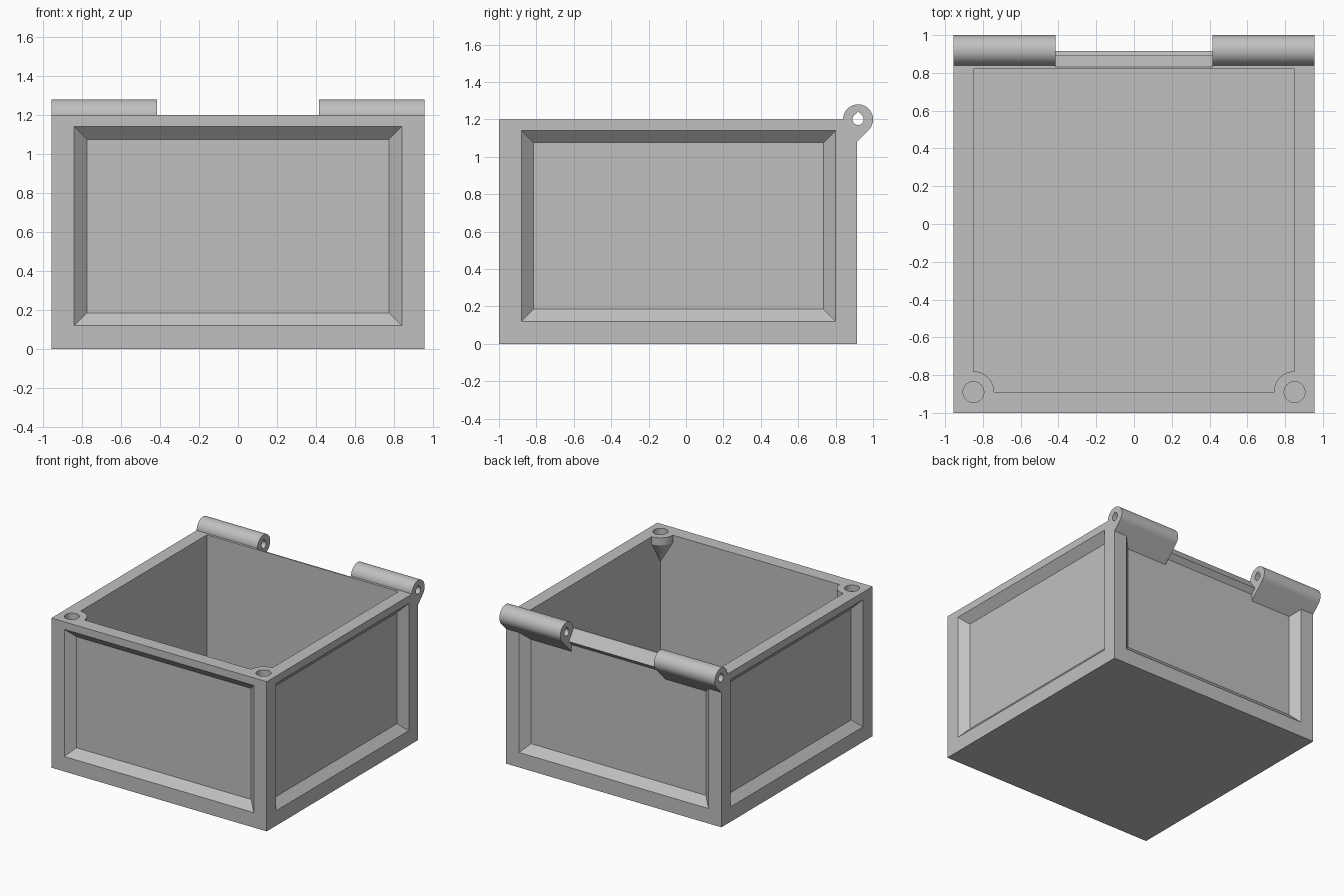
import bpy, bmesh
from math import sin, cos, pi

if "Cube" in bpy.data.objects:
    bpy.data.objects.remove(bpy.data.objects["Cube"], do_unlink=True)

W, FRONT, BACK, H = 0.955, -1.0, 0.915, 1.2     # half width, ends, height
IN_W, IN_FRONT, IN_BACK, FLOOR = 0.85, -0.89, 0.82, 0.06
PIN_Y, PIN_Z, BARREL_R, GAP = 0.92, 1.2, 0.08, 0.415
DEPTH, BEVEL = 0.06, 0.065                       # panel recess


def loft(name, rings):
    """Closed solid through rings that have equal point counts."""
    bm = bmesh.new()
    vs = [[bm.verts.new(p) for p in ring] for ring in rings]
    n = len(rings[0])
    for a, b in zip(vs, vs[1:]):
        for i in range(n):
            j = (i + 1) % n
            bm.faces.new((a[i], a[j], b[j], b[i]))
    bm.faces.new(vs[0][::-1])
    bm.faces.new(vs[-1])
    bmesh.ops.recalc_face_normals(bm, faces=bm.faces)
    mesh = bpy.data.meshes.new(name)
    bm.to_mesh(mesh)
    bm.free()
    ob = bpy.data.objects.new(name, mesh)
    bpy.context.collection.objects.link(ob)
    return ob


def box(name, x, y0, y1, z0, z1):
    return loft(name, [[(-x, y0, z), (x, y0, z), (x, y1, z), (-x, y1, z)]
                       for z in (z0, z1)])


def prism_x(name, profile, x0, x1):
    return loft(name, [[(x, y, z) for y, z in profile] for x in (x0, x1)])


def circle(cx, cy, r, z, n=48):
    return [(cx + r * cos(2 * pi * i / n), cy + r * sin(2 * pi * i / n), z)
            for i in range(n)]


def arc(r, start, end, n):
    return [(PIN_Y + r * cos(start + (end - start) * i / n),
             PIN_Z + r * sin(start + (end - start) * i / n)) for i in range(n + 1)]


def combine(target, tool, operation):
    """Apply a boolean and remove the tool."""
    mod = target.modifiers.new("join", "BOOLEAN")
    mod.operation, mod.object, mod.solver = operation, tool, "EXACT"
    bpy.context.view_layer.objects.active = target
    bpy.ops.object.modifier_apply(modifier=mod.name)
    bpy.data.objects.remove(tool, do_unlink=True)


def recess(place, u0, u1, z0=0.12, z1=1.14):
    """Bevelled panel cutter; place(u, d, z) maps depth d into the wall."""
    rings = []
    for d in (-0.01, DEPTH):
        s = d * BEVEL / DEPTH
        rings.append([place(u, d, z) for u, z in (
            (u0 + s, z0 + s), (u1 - s, z0 + s), (u1 - s, z1 - s), (u0 + s, z1 - s))])
    return loft("panel_cutter", rings)


# Open box, with tapered bosses left in the front corners
crate = box("hinged_box_base", W, FRONT, BACK, 0, H)
cavity = box("cavity_cutter", IN_W, IN_FRONT, IN_BACK, FLOOR, H + 0.1)
for side in (-1, 1):
    boss = loft("corner_boss", [circle(side * IN_W, IN_FRONT, r, z) for r, z in
                                ((0.11, 1.4), (0.11, 1.14), (0.003, 0.965))])
    combine(cavity, boss, "DIFFERENCE")
combine(crate, cavity, "DIFFERENCE")

# Recessed panels on all four walls
for cutter in (
    recess(lambda u, d, z: (u, FRONT + d, z), -0.84, 0.84),
    recess(lambda u, d, z: (u, BACK - d, z), -0.84, 0.84),
    recess(lambda u, d, z: (W - d, u, z), -0.88, 0.80),
    recess(lambda u, d, z: (-W + d, u, z), -0.88, 0.80),
):
    combine(crate, cutter, "DIFFERENCE")

# Relief in the back wall between the hinge barrels
relief = [(0.83, 1.3), (0.83, 1.2), (0.89, 1.115), (0.925, 1.065), (0.925, 1.3)]
combine(crate, prism_x("relief_cutter", relief, -GAP, GAP), "DIFFERENCE")

# Hinge barrels with a sloped support running down to the panel
barrel = arc(BARREL_R, -pi / 4, pi, 40) + [(0.84, 1.006)]
for x0, x1 in ((-W, -GAP), (GAP, W)):
    combine(crate, prism_x("hinge_barrel", barrel, x0, x1), "UNION")

# Teardrop pin bore
bore = arc(0.03, 3 * pi / 4, 9 * pi / 4, 24) + [(PIN_Y, PIN_Z + 0.042)]
combine(crate, prism_x("bore_cutter", bore, -1.1, 1.1), "DIFFERENCE")

# Round pockets in the corner bosses
for side in (-1, 1):
    pocket = loft("pocket_cutter", [circle(side * IN_W, IN_FRONT, 0.055, z)
                                    for z in (1.15, 1.3)])
    combine(crate, pocket, "DIFFERENCE")

# Single grey finish
grey = bpy.data.materials.new("plain_grey")
grey.use_nodes = True
colour = (0.53, 0.53, 0.53, 1)
grey.diffuse_color = colour
grey.node_tree.nodes["Principled BSDF"].inputs["Base Color"].default_value = colour
crate.data.materials.clear()
crate.data.materials.append(grey)
for face in crate.data.polygons:
    face.material_index = 0

bpy.ops.object.select_all(action="DESELECT")
crate.select_set(True)
bpy.context.view_layer.objects.active = crate
bpy.ops.object.shade_smooth_by_angle(angle=pi / 6)
